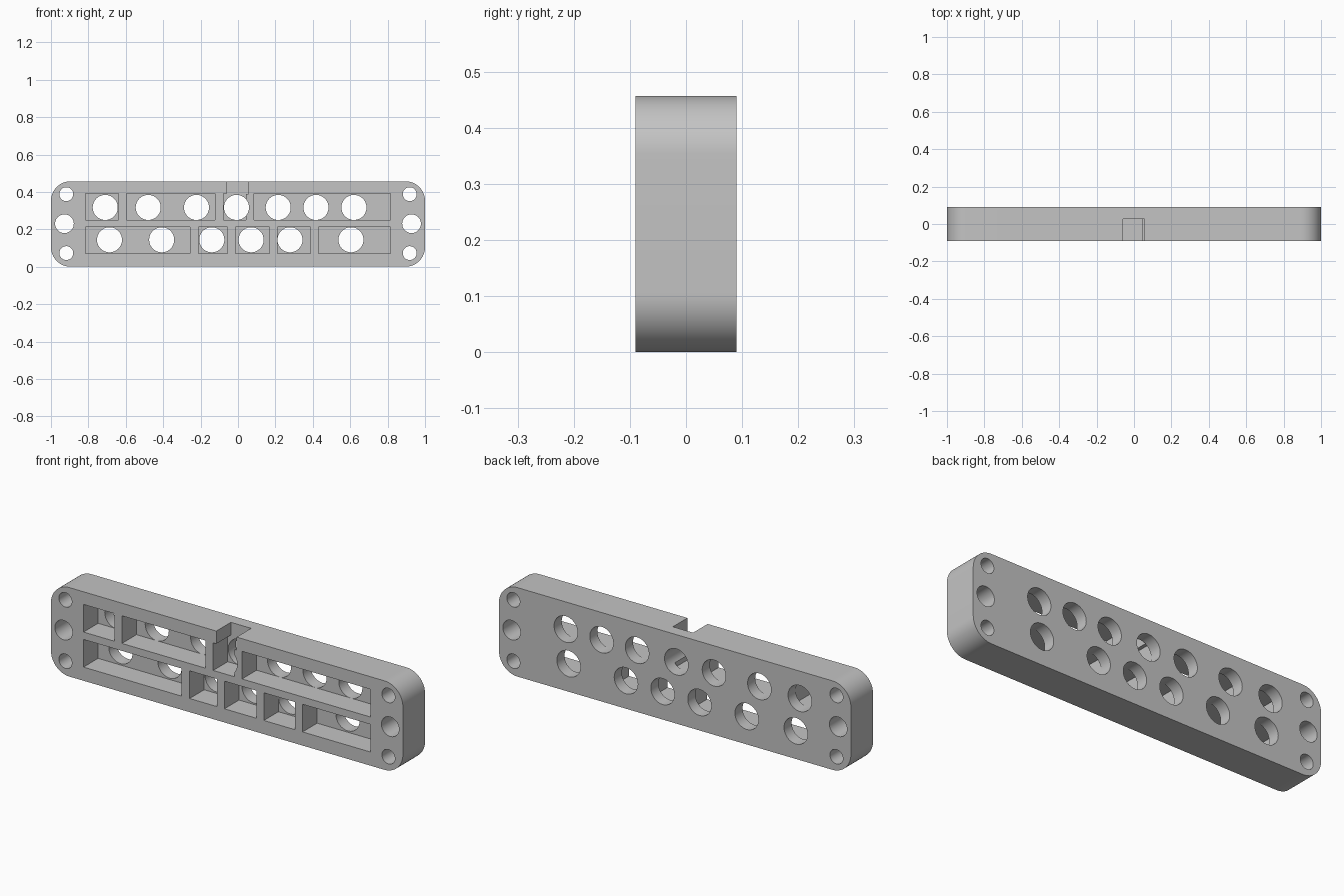
import bpy, bmesh, math

cube = bpy.data.objects.get("Cube")
if cube:
    bpy.data.objects.remove(cube, do_unlink=True)

WIDTH, HEIGHT, DEPTH = 2.0, 0.457, 0.18
FRONT, BACK = -DEPTH / 2, DEPTH / 2
FLOOR = 0.028          # y of the pocket floors
CORNER = 0.105


def rectangle(x0, x1, z0, z1):
    return [(x0, z0), (x1, z0), (x1, z1), (x0, z1)]


def arc(cx, cz, r, start, sweep, steps):
    return [(cx + r * math.cos(start + sweep * i / steps),
             cz + r * math.sin(start + sweep * i / steps)) for i in range(steps + 1)]


def circle(cx, cz, r, steps=48):
    return arc(cx, cz, r, 0, 2 * math.pi, steps)[:-1]


def rounded_rectangle(w, h, r, steps=16):
    points = []
    corners = [(w / 2 - r, h - r), (r - w / 2, h - r), (r - w / 2, r), (w / 2 - r, r)]
    for i, (cx, cz) in enumerate(corners):
        points += arc(cx, cz, r, i * math.pi / 2, math.pi / 2, steps)
    return points


def prisms(name, outlines, y0, y1):
    """One object made of x-z outlines extruded from y0 to y1."""
    bm = bmesh.new()
    for outline in outlines:
        face = bm.faces.new([bm.verts.new((x, y0, z)) for x, z in outline])
        moved = bmesh.ops.extrude_face_region(bm, geom=[face], use_keep_orig=True)["geom"]
        bmesh.ops.translate(bm, vec=(0, y1 - y0, 0),
                            verts=[v for v in moved if isinstance(v, bmesh.types.BMVert)])
    bmesh.ops.recalc_face_normals(bm, faces=bm.faces[:])
    mesh = bpy.data.meshes.new(name)
    bm.to_mesh(mesh)
    bm.free()
    obj = bpy.data.objects.new(name, mesh)
    bpy.context.collection.objects.link(obj)
    return obj


# Block with rounded ends
block = prisms("block", [rounded_rectangle(WIDTH, HEIGHT, CORNER)], FRONT, BACK)
grey = bpy.data.materials.new("plain grey")
grey.use_nodes = True
colour = (0.55, 0.55, 0.55, 1)
grey.diffuse_color = colour
grey.node_tree.nodes["Principled BSDF"].inputs["Base Color"].default_value = colour
block.data.materials.append(grey)

# Pockets open to the front, in two rows
upper_pockets = [(-0.815, -0.64), (-0.597, -0.122), (-0.078, 0.044), (0.086, 0.815)]
lower_pockets = [(-0.815, -0.257), (-0.212, -0.057), (-0.014, 0.168), (0.21, 0.387), (0.43, 0.815)]
pockets = [rectangle(a, b, 0.25, 0.392) for a, b in upper_pockets]
pockets += [rectangle(a, b, 0.07, 0.212) for a, b in lower_pockets]

# Large holes through the pocket floors
upper_holes = [-0.71, -0.48, -0.222, -0.008, 0.215, 0.417, 0.62]
lower_holes = [-0.687, -0.408, -0.14, 0.07, 0.278, 0.604]
holes = [circle(x, 0.317, 0.067) for x in upper_holes]
holes += [circle(x, 0.144, 0.067) for x in lower_holes]

# Mounting holes at both ends
for side in (-1, 1):
    holes += [circle(side * 0.918, z, 0.037) for z in (0.073, 0.388)]
    holes.append(circle(side * 0.928, 0.23, 0.05))

cutters = [
    prisms("pocket_cutter", pockets, FRONT - 0.05, FLOOR),
    # Notch from the middle pocket up through the top
    prisms("notch_cutter", [rectangle(-0.06, 0.055, 0.39, 0.52)], FRONT - 0.05, FLOOR),
    prisms("hole_cutter", holes, FRONT - 0.05, BACK + 0.05),
]

bpy.ops.object.select_all(action='DESELECT')
bpy.context.view_layer.objects.active = block
block.select_set(True)
for cutter in cutters:
    cutter.hide_render = True
    cut = block.modifiers.new(cutter.name, 'BOOLEAN')
    cut.operation = 'DIFFERENCE'
    cut.solver = 'EXACT'
    cut.object = cutter
    bpy.ops.object.modifier_apply(modifier=cut.name)
for cutter in cutters:
    bpy.data.objects.remove(cutter, do_unlink=True)

bpy.ops.object.shade_smooth_by_angle(angle=math.radians(30))
